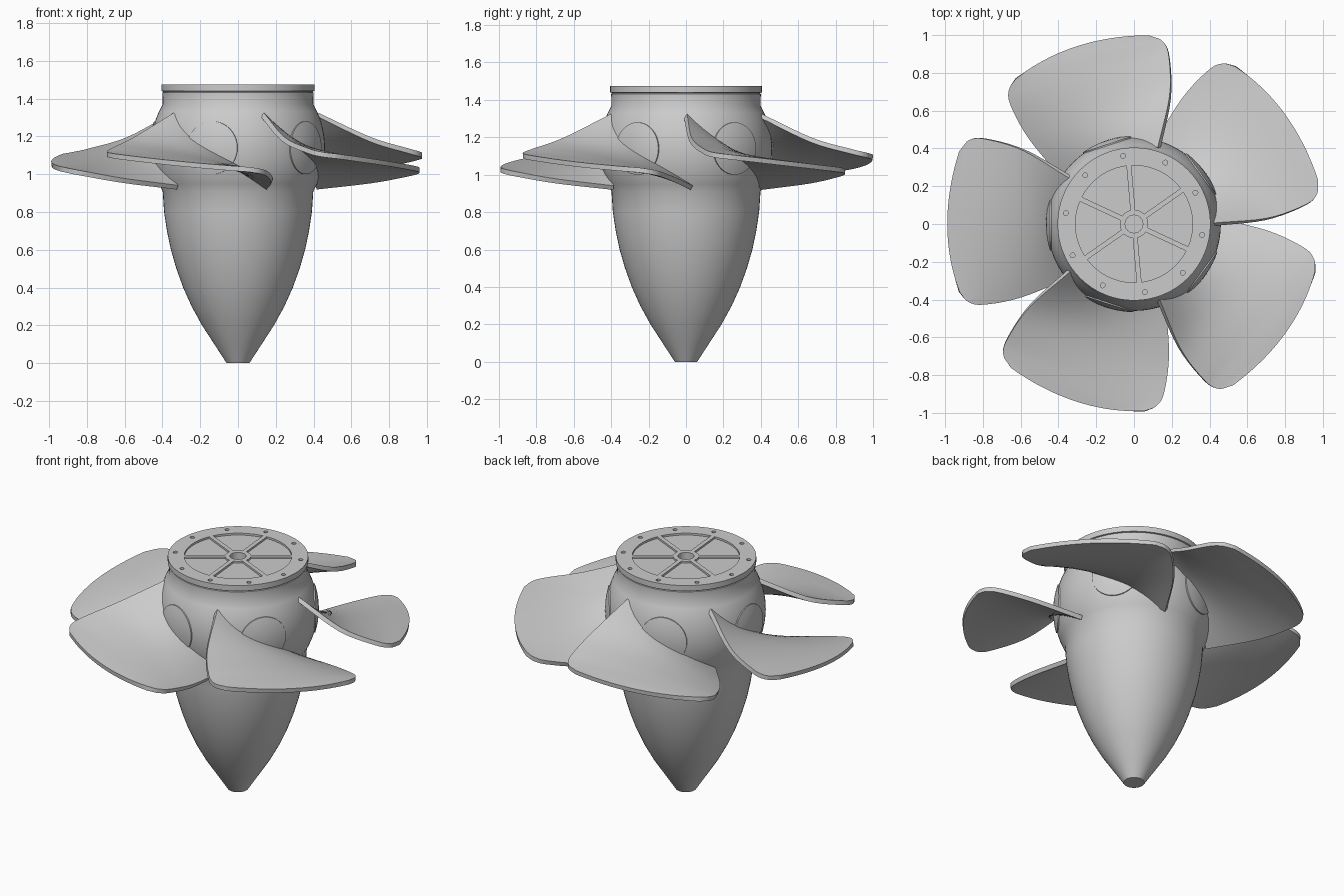
import bpy, bmesh
from math import cos, sin, pi, radians, sqrt, asin
from mathutils import Vector, Matrix

if "Cube" in bpy.data.objects:
    bpy.data.objects.remove(bpy.data.objects["Cube"])


def finish(name, bm, smooth=35):
    bmesh.ops.recalc_face_normals(bm, faces=bm.faces)
    me = bpy.data.meshes.new(name)
    bm.to_mesh(me)
    bm.free()
    ob = bpy.data.objects.new(name, me)
    bpy.context.collection.objects.link(ob)
    activate(ob)
    if smooth:
        bpy.ops.object.shade_smooth_by_angle(angle=radians(smooth))
    return ob


def activate(ob):
    bpy.ops.object.select_all(action='DESELECT')
    ob.select_set(True)
    bpy.context.view_layer.objects.active = ob


def lathe(name, profile, n=64):
    """Closed solid turned about z from (radius, height) points."""
    bm = bmesh.new()
    rings = [[bm.verts.new((r * cos(2 * pi * i / n), r * sin(2 * pi * i / n), z))
              for i in range(n)] for r, z in profile]
    for a, b in zip(rings, rings[1:]):
        for i in range(n):
            j = (i + 1) % n
            bm.faces.new((a[i], a[j], b[j], b[i]))
    bm.faces.new(rings[0][::-1])
    bm.faces.new(rings[-1])
    return finish(name, bm)


def prism(bm, pts, z0, z1):
    lo = [bm.verts.new((x, y, z0)) for x, y in pts]
    hi = [bm.verts.new((x, y, z1)) for x, y in pts]
    bm.faces.new(lo[::-1])
    bm.faces.new(hi)
    for i in range(len(pts)):
        j = (i + 1) % len(pts)
        bm.faces.new((lo[i], lo[j], hi[j], hi[i]))


def circle(cx, cy, r, n):
    return [(cx + r * cos(2 * pi * i / n), cy + r * sin(2 * pi * i / n)) for i in range(n)]


def catmull(pts, t):
    """Smooth curve through the points, t from 0 to 1."""
    p = [Vector(q) for q in pts]
    p = [2 * p[0] - p[1]] + p + [2 * p[-1] - p[-2]]
    s = t * (len(pts) - 1)
    i = min(int(s), len(pts) - 2)
    f = s - i
    a, b, c, d = p[i:i + 4]
    return 0.5 * (2 * b + (c - a) * f + (2 * a - 5 * b + 4 * c - d) * f * f
                  + (3 * b - a - 3 * c + d) * f ** 3)


# Hub: pointed nose cone, spherical blade seat and straight neck with a thin rim
BALL_R, BALL_Z = 0.46, 1.14
nose = [(0.06, 0), (0.125, 0.1), (0.19, 0.2), (0.245, 0.3), (0.29, 0.4), (0.326, 0.5),
        (0.355, 0.6), (0.376, 0.7), (0.391, 0.8)]
ball = [(sqrt(BALL_R ** 2 - z * z), BALL_Z + z)
        for z in [-0.23 + 0.46 * i / 12 for i in range(13)]]
neck = [(0.4, 1.432), (0.396, 1.434), (0.396, 1.438), (0.405, 1.44), (0.405, 1.475)]
hub = lathe("hub", nose + ball + neck)

# Cutter for the hub top: bolt holes, shaft bore and six shallow sector pockets
bm = bmesh.new()
for k in range(10):
    a = radians(27 + 36 * k)
    prism(bm, circle(0.365 * cos(a), 0.365 * sin(a), 0.013, 12), 1.45, 1.5)
prism(bm, circle(0, 0, 0.047, 24), 1.38, 1.5)
half_spoke = 0.013
for k in range(6):
    mid = radians(65 + 60 * k)
    pts = []
    for r, sign in ((0.31, 1), (0.075, -1)):
        span = pi / 6 - asin(half_spoke / r)
        pts += [(r * cos(mid + sign * span * (i / 5 - 1)),
                 r * sin(mid + sign * span * (i / 5 - 1))) for i in range(11)]
    prism(bm, pts, 1.463, 1.5)
cutter = finish("top_cutter", bm, 0)
cutter.hide_render = True
activate(hub)
mod = hub.modifiers.new("cut", 'BOOLEAN')
mod.operation, mod.object, mod.solver = 'DIFFERENCE', cutter, 'EXACT'
bpy.ops.object.modifier_apply(modifier="cut")
bpy.data.objects.remove(cutter)
bpy.ops.object.shade_smooth_by_angle(angle=radians(35))

# Blade: twisted sheet from high edge, middle line and low edge, root to rim
HIGH = [(.34, -.25, 1.315), (.58, -.39, 1.185), (.78, -.45, 1.125), (.87, -.445, 1.105), (.925, -.385, 1.095)]
MID = [(.38, 0, 1.12), (.6, 0, 1.085), (.8, 0, 1.07), (.92, 0, 1.062), (.987, 0, 1.055)]
LOW = [(.32, .27, .93), (.6, .385, .965), (.8, .425, 1.0), (.88, .41, 1.015), (.925, .36, 1.025)]
NU, NV = 20, 20
bm = bmesh.new()
grid = []
for j in range(NV + 1):
    h, m, l = (catmull(c, j / NV) for c in (HIGH, MID, LOW))
    row = []
    for i in range(NU + 1):
        u = 2 * i / NU - 1
        row.append(bm.verts.new(h * (u * (u - 1) / 2) + m * (1 - u * u) + l * (u * (u + 1) / 2)))
    grid.append(row)
for j in range(NV):
    for i in range(NU):
        bm.faces.new((grid[j][i], grid[j + 1][i], grid[j + 1][i + 1], grid[j][i + 1]))
blade = finish("blade_1", bm, 0)
mod = blade.modifiers.new("thickness", 'SOLIDIFY')
mod.thickness, mod.offset = 0.026, 0
bpy.ops.object.modifier_apply(modifier="thickness")
bpy.ops.object.shade_smooth_by_angle(angle=radians(40))

# Trunnion: round domed blade foot lying just proud of the ball
R = BALL_R + 0.006
dome = [(0.14, 0.3)] + [(r, sqrt(R * R - r * r)) for r in (0.14, 0.11, 0.08, 0.05, 0.01)]
trunnion = lathe("trunnion_1", dome, 40)
to_side = Matrix.Translation((0, 0, BALL_Z)) @ Matrix.Rotation(pi / 2, 4, 'Y')
trunnion.data.transform(to_side)

# Five blades and feet around the hub
for k in range(5):
    for first, label in ((blade, "blade"), (trunnion, "trunnion")):
        ob = first
        if k:
            ob = first.copy()
            ob.name = f"{label}_{k + 1}"
            bpy.context.collection.objects.link(ob)
        ob.rotation_euler.z = radians(36 + 72 * k)
